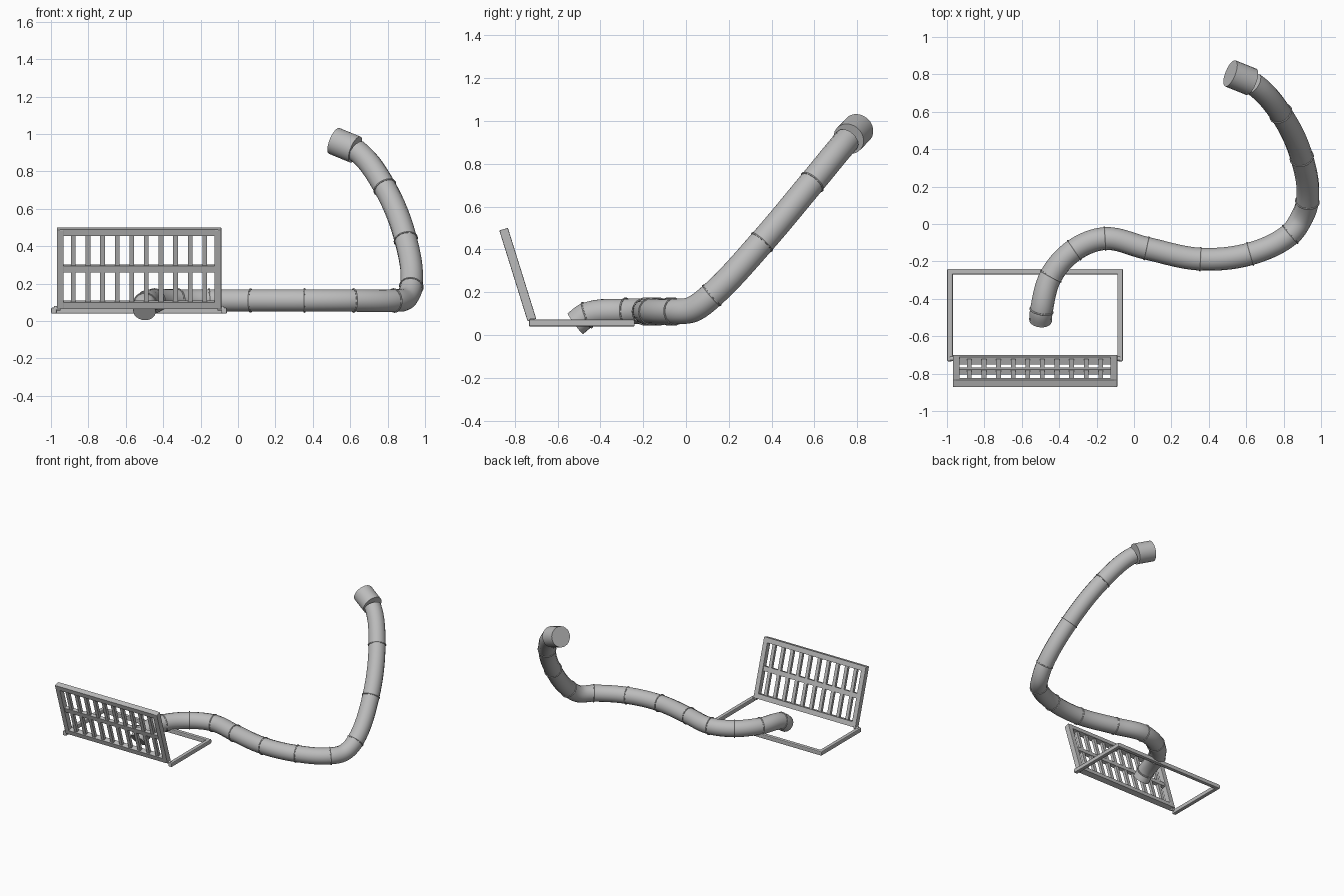
import bpy
import math
from mathutils import Vector, Matrix

cube = bpy.data.objects.get("Cube")
if cube:
    bpy.data.objects.remove(cube, do_unlink=True)

GREY = (0.5, 0.5, 0.5, 1)
mat = bpy.data.materials.new("plain grey")
mat.use_nodes = True
mat.diffuse_color = GREY
mat.node_tree.nodes["Principled BSDF"].inputs["Base Color"].default_value = GREY


def finish(obj, name, smooth=True):
    obj.name = name
    obj.data.materials.clear()
    obj.data.materials.append(mat)
    if smooth:
        bpy.ops.object.shade_smooth_by_angle(angle=math.radians(35))
    return obj


def box(name, center, size, frame=Matrix.Identity(4), bevel=0.0):
    bpy.ops.mesh.primitive_cube_add(size=1)
    obj = bpy.context.object
    obj.data.transform(Matrix.Translation(center) @ Matrix.Diagonal((*size, 1)))
    obj.matrix_world = frame
    if bevel:
        mod = obj.modifiers.new("soft edges", "BEVEL")
        mod.width, mod.segments = bevel, 2
    return finish(obj, name, False)


def cylinder(name, start, end, radius):
    a, b = Vector(start), Vector(end)
    bpy.ops.mesh.primitive_cylinder_add(vertices=24, radius=radius, depth=(b - a).length)
    obj = bpy.context.object
    obj.matrix_world = Matrix.Translation((a + b) / 2) @ (b - a).to_track_quat("Z", "Y").to_matrix().to_4x4()
    return finish(obj, name)


# Curved pipe: path runs from the low outlet to the raised end
PIPE_R = 0.061
path = [Vector(p) for p in (
    (-0.5, -0.517, 0.053), (-0.495, -0.463, 0.093), (-0.445, -0.28, 0.11),
    (-0.32, -0.14, 0.11), (-0.155, -0.078, 0.11), (0.067, -0.13, 0.11),
    (0.355, -0.188, 0.11), (0.62, -0.16, 0.11), (0.835, -0.055, 0.11),
    (0.895, 0.03, 0.12), (0.927, 0.12, 0.185), (0.897, 0.355, 0.435),
    (0.785, 0.59, 0.715), (0.635, 0.752, 0.91))]
last = len(path) - 1
tangents = []
for i, p in enumerate(path):
    t = Vector()
    if i > 0:
        t += (p - path[i - 1]).normalized()
    if i < last:
        t += (path[i + 1] - p).normalized()
    tangents.append(t.normalized())
COLLAR_END = Vector((0.515, 0.805, 0.963))
tangents[last] = (tangents[last] + (COLLAR_END - path[last]).normalized()).normalized()

curve = bpy.data.curves.new("pipe", "CURVE")
curve.dimensions = "3D"
curve.bevel_depth = PIPE_R
curve.bevel_resolution = 5
curve.resolution_u = 8
curve.use_fill_caps = True
spline = curve.splines.new("BEZIER")
spline.bezier_points.add(last)
for i, bp in enumerate(spline.bezier_points):
    p, t = path[i], tangents[i]
    before = (p - path[max(i - 1, 0)]).length or 0.05
    after = (path[min(i + 1, last)] - p).length or 0.05
    bp.handle_left_type = bp.handle_right_type = "FREE"
    bp.co = p
    bp.handle_left = p - t * before / 3
    bp.handle_right = p + t * after / 3
pipe = bpy.data.objects.new("pipe", curve)
bpy.context.collection.objects.link(pipe)
bpy.ops.object.select_all(action="DESELECT")
pipe.select_set(True)
bpy.context.view_layer.objects.active = pipe
bpy.ops.object.convert(target="MESH")
finish(bpy.context.object, "pipe")

# Thin joint rings between pipe sections
for i in range(1, last):
    if i == 9:
        continue
    bpy.ops.mesh.primitive_torus_add(major_radius=PIPE_R, minor_radius=0.005,
                                     major_segments=28, minor_segments=6)
    ring = bpy.context.object
    ring.matrix_world = Matrix.Translation(path[i]) @ tangents[i].to_track_quat("Z", "Y").to_matrix().to_4x4()
    finish(ring, "joint_ring")

# Wide collar on the raised end
cylinder("end_collar", (0.627, 0.76, 0.917), COLLAR_END, 0.075)

# Flat ground frame, open at the front
MID_X = -0.529
HALF = 0.455
for side, label in ((-1, "right"), (1, "left")):
    box(f"{label}_ground_bar", (MID_X + side * HALF, -0.487, 0.056), (0.03, 0.494, 0.032), bevel=0.006)
    cylinder(f"{label}_hinge_pin", (MID_X + side * 0.42, -0.72, 0.068),
             (MID_X + side * HALF, -0.72, 0.068), 0.012)
box("rear_ground_bar", (MID_X, -0.255, 0.056), (2 * HALF, 0.03, 0.032), bevel=0.006)

# Tilted grille panel, built upright in its own space and leaned forward
lean = Matrix.Translation((MID_X, -0.72, 0.07)) @ Matrix.Rotation(math.radians(17.3), 4, "X")
W, H, RAIL, DEPTH = 0.88, 0.445, 0.037, 0.042
for side, label in ((-1, "right"), (1, "left")):
    box(f"{label}_grille_rail", (side * (W - RAIL) / 2, 0, H / 2), (RAIL, DEPTH, H), lean, 0.004)
box("top_grille_rail", (0, 0, H - RAIL / 2), (W - RAIL, DEPTH * 0.96, RAIL), lean)
box("bottom_grille_rail", (0, 0, RAIL / 2), (W - RAIL, DEPTH * 0.96, RAIL), lean)
box("middle_grille_bar", (0, 0, 0.222), (W - RAIL, 0.026, 0.036), lean)
for i in range(10):
    box("grille_bar", ((i - 4.5) * 0.078, 0, H / 2), (0.025, 0.022, H - RAIL), lean)
